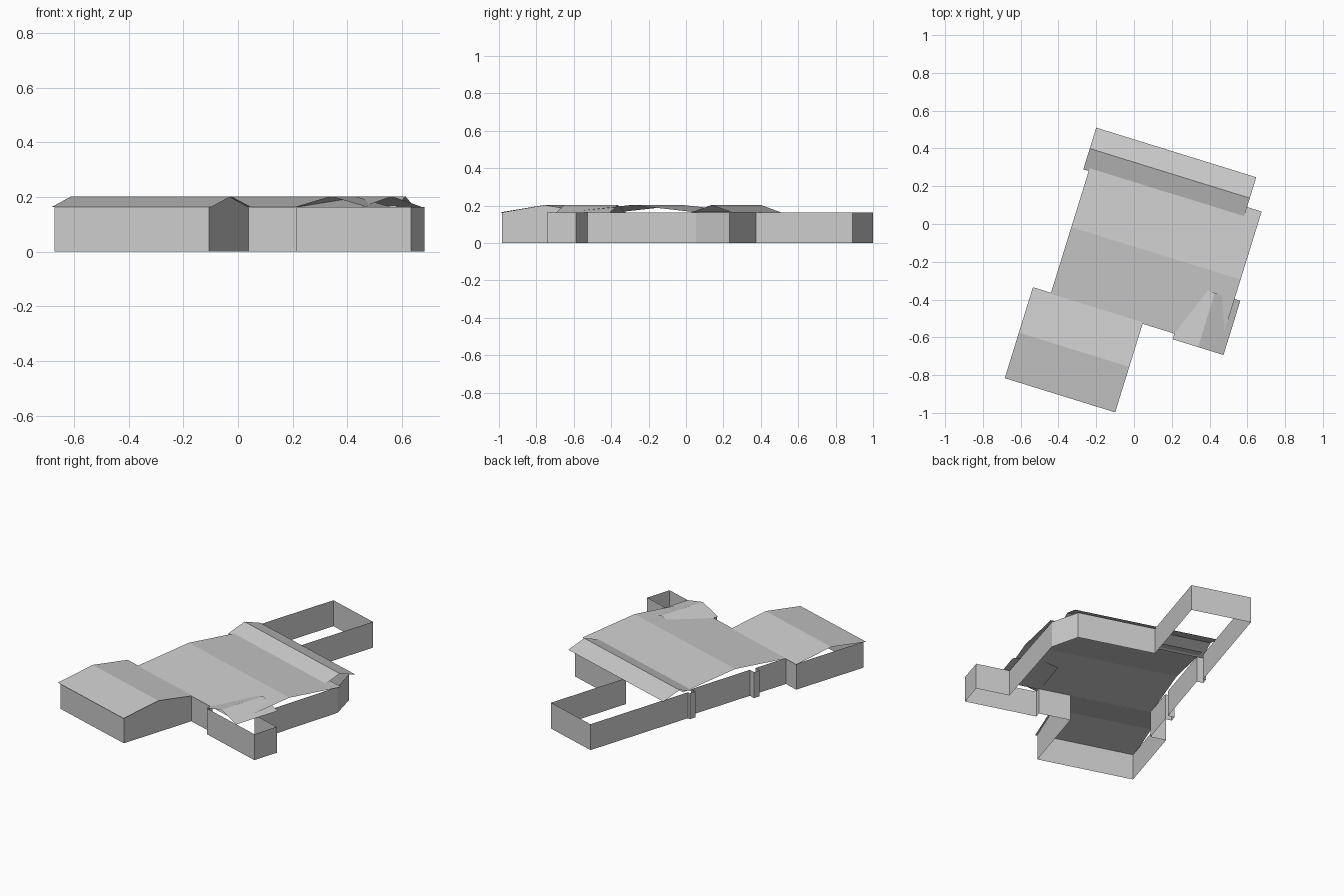
import bpy, math
from mathutils import Matrix

if "Cube" in bpy.data.objects:
    bpy.data.objects.remove(bpy.data.objects["Cube"])

EAVE, RIDGE = 0.163, 0.203
TURN = Matrix.Rotation(math.atan2(-0.296, 0.955), 4, 'Z')


def make(name, verts, faces):
    me = bpy.data.meshes.new(name)
    me.from_pydata(verts, [], faces)
    me.transform(TURN)          # house plan is drawn square, then turned
    me.update()
    ob = bpy.data.objects.new(name, me)
    bpy.context.collection.objects.link(ob)
    return ob


def wall(name, path, closed=True):
    """Thin wall standing on the ground along a plan outline."""
    n = len(path)
    verts = [(u, v, z) for z in (0, EAVE) for u, v in path]
    faces = [(i, (i + 1) % n, (i + 1) % n + n, i + n)
             for i in range(n if closed else n - 1)]
    return make(name, verts, faces)


def roof(name, u0, u1, v0, v1, along_u=True):
    """Open two-slope sheet roof."""
    if along_u:
        m = (v0 + v1) / 2
        prof = [(v0, EAVE), (m, RIDGE), (v1, EAVE)]
        verts = [(u, v, z) for u in (u0, u1) for v, z in prof]
        faces = [(0, 3, 4, 1), (1, 4, 5, 2)]
    else:
        m = (u0 + u1) / 2
        prof = [(u0, EAVE), (m, RIDGE), (u1, EAVE)]
        verts = [(u, v, z) for v in (v0, v1) for u, z in prof]
        faces = [(0, 1, 4, 3), (1, 2, 5, 4)]
    return make(name, verts, faces)


# Continuous outer wall, counter-clockwise, with two small pilasters on the left
outline = [(-0.402, -0.972), (0.19, -0.972), (0.19, -0.485), (0.386, -0.485),
           (0.386, -0.522), (0.826, -0.522), (0.826, -0.36), (0.62, -0.36),
           (0.612, 0.245), (0.515, 0.404), (0.04, 0.404), (0.04, 0.944),
           (-0.328, 0.944)]
for v in (0.24, -0.225):
    u_in = -0.328 if v > 0 else -0.305
    outline += [(u_in, v), (-0.345, v), (-0.345, v - 0.04), (-0.305, v - 0.04)]
outline += [(-0.305, -0.485), (-0.402, -0.485)]
wall("outer_wall", outline)

# Closed gable end on the front wing
make("wing_gable_end",
     [(0.19, -0.972, EAVE), (0.19, -0.485, EAVE), (0.19, -0.73, RIDGE)], [(0, 1, 2)])

# Roofs
roof("wing_roof", -0.412, 0.2, -0.982, -0.478)
roof("main_roof", -0.312, 0.626, -0.491, 0.263)
roof("rear_roof", -0.342, 0.545, 0.197, 0.428)
roof("porch_roof", 0.376, 0.658, -0.522, -0.222, along_u=False)
